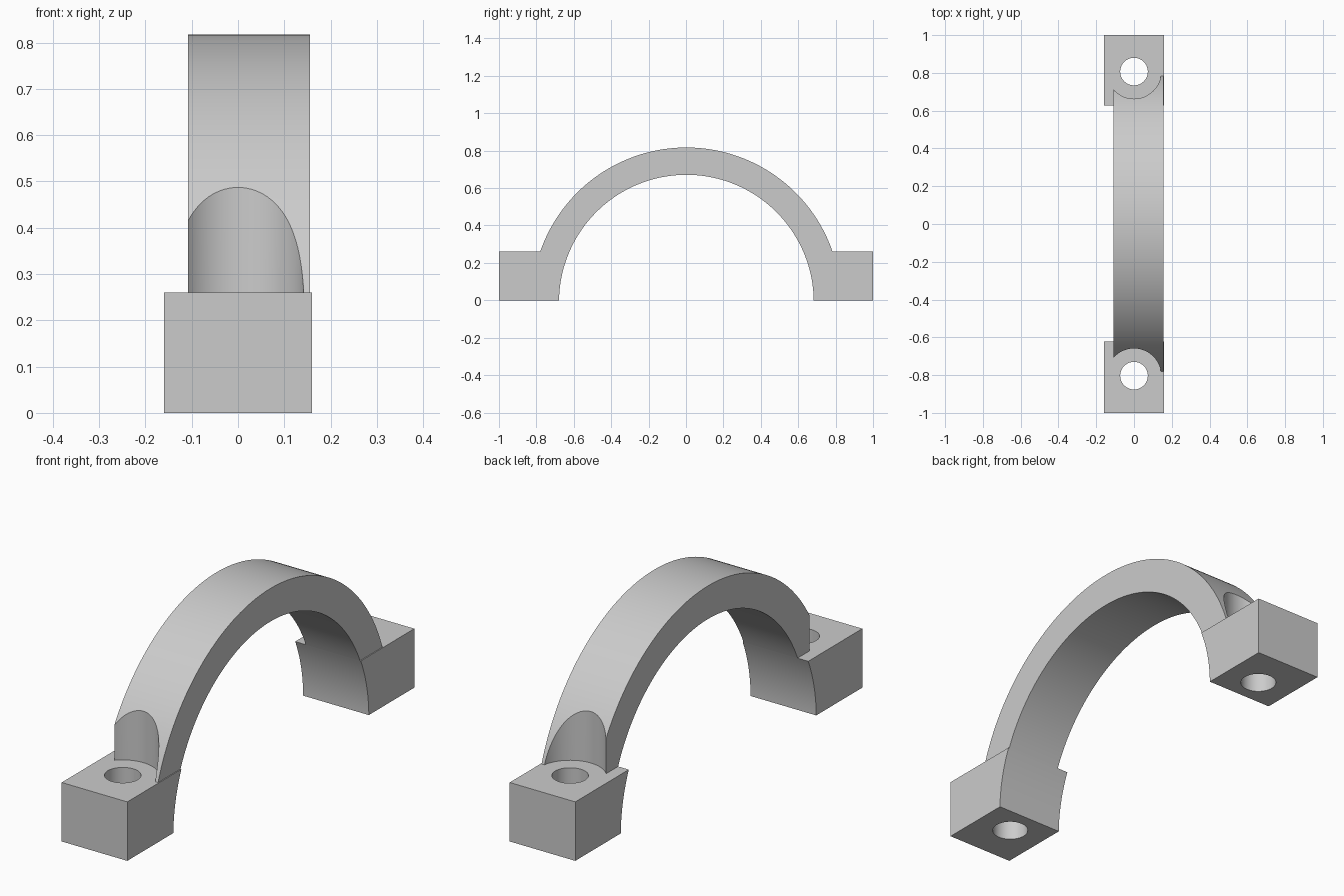
import bpy, bmesh, math

if "Cube" in bpy.data.objects:
    bpy.data.objects.remove(bpy.data.objects["Cube"], do_unlink=True)

INNER, OUTER = 0.681, 0.827     # arch radii
CY, CZ = 0.002, -0.01           # arch centre
PAD_TOP = 0.26
BOLT = 0.805                    # bolt distance from the arch centre

grey = bpy.data.materials.new("plain grey")
grey.use_nodes = True
colour = (0.6, 0.6, 0.6, 1)
grey.diffuse_color = colour
grey.node_tree.nodes["Principled BSDF"].inputs["Base Color"].default_value = colour


def arc(radius, start, end, steps):
    """Points (y, z) on a circle about the arch centre."""
    angles = [start + (end - start) * i / steps for i in range(steps + 1)]
    return [(CY + radius * math.cos(a), CZ + radius * math.sin(a)) for a in angles]


def angle_at(radius, z):
    return math.asin((z - CZ) / radius)


def extrude(name, profile, x0, x1):
    """Sweep a closed (y, z) profile along x."""
    bm = bmesh.new()
    face = bm.faces.new([bm.verts.new((x0, y, z)) for y, z in profile])
    new = bmesh.ops.extrude_face_region(bm, geom=[face])["geom"]
    moved = [v for v in new if isinstance(v, bmesh.types.BMVert)]
    bmesh.ops.translate(bm, verts=moved, vec=(x1 - x0, 0, 0))
    bmesh.ops.recalc_face_normals(bm, faces=bm.faces)
    mesh = bpy.data.meshes.new(name)
    bm.to_mesh(mesh)
    bm.free()
    obj = bpy.data.objects.new(name, mesh)
    bpy.context.collection.objects.link(obj)
    mesh.materials.append(grey)
    return obj


def activate(obj):
    bpy.ops.object.select_all(action='DESELECT')
    obj.select_set(True)
    bpy.context.view_layer.objects.active = obj


def drill(obj, radius, y, z0, z1):
    """Cut a vertical round hole and drop the cutter."""
    bpy.ops.mesh.primitive_cylinder_add(vertices=96, radius=radius, depth=z1 - z0,
                                        location=(0, y, (z0 + z1) / 2))
    cutter = bpy.context.object
    cutter.hide_render = True
    cutter.data.materials.append(grey)
    activate(obj)
    mod = obj.modifiers.new("hole", 'BOOLEAN')
    mod.operation, mod.solver, mod.object = 'DIFFERENCE', 'EXACT', cutter
    bpy.ops.object.modifier_apply(modifier=mod.name)
    bpy.data.objects.remove(cutter, do_unlink=True)


def finish(obj):
    activate(obj)
    bpy.ops.object.shade_smooth_by_angle(angle=math.radians(30))


# Arch band, standing on the two pads
a_out, a_in = angle_at(OUTER, PAD_TOP), angle_at(INNER, PAD_TOP)
band = arc(OUTER, a_out, math.pi - a_out, 96) + arc(INNER, math.pi - a_in, a_in, 96)
arch = extrude("arch_band", band, -0.108, 0.156)

# Mounting pads with a curved inner wall and a bolt hole
for name, side in (("back_pad", 1), ("front_pad", -1)):
    wall = arc(INNER, angle_at(INNER, 0), a_in, 20)
    if side < 0:
        wall = [(2 * CY - y, z) for y, z in wall]
    pad = extrude(name, wall + [(side, PAD_TOP), (side, 0)], -0.16, 0.16)
    bolt_y = CY + side * BOLT
    drill(pad, 0.073, bolt_y, -0.2, 0.5)
    # Bolt head clearance scooped out of the arch foot
    drill(arch, 0.144, bolt_y, 0.1, 1.0)
    finish(pad)
finish(arch)
